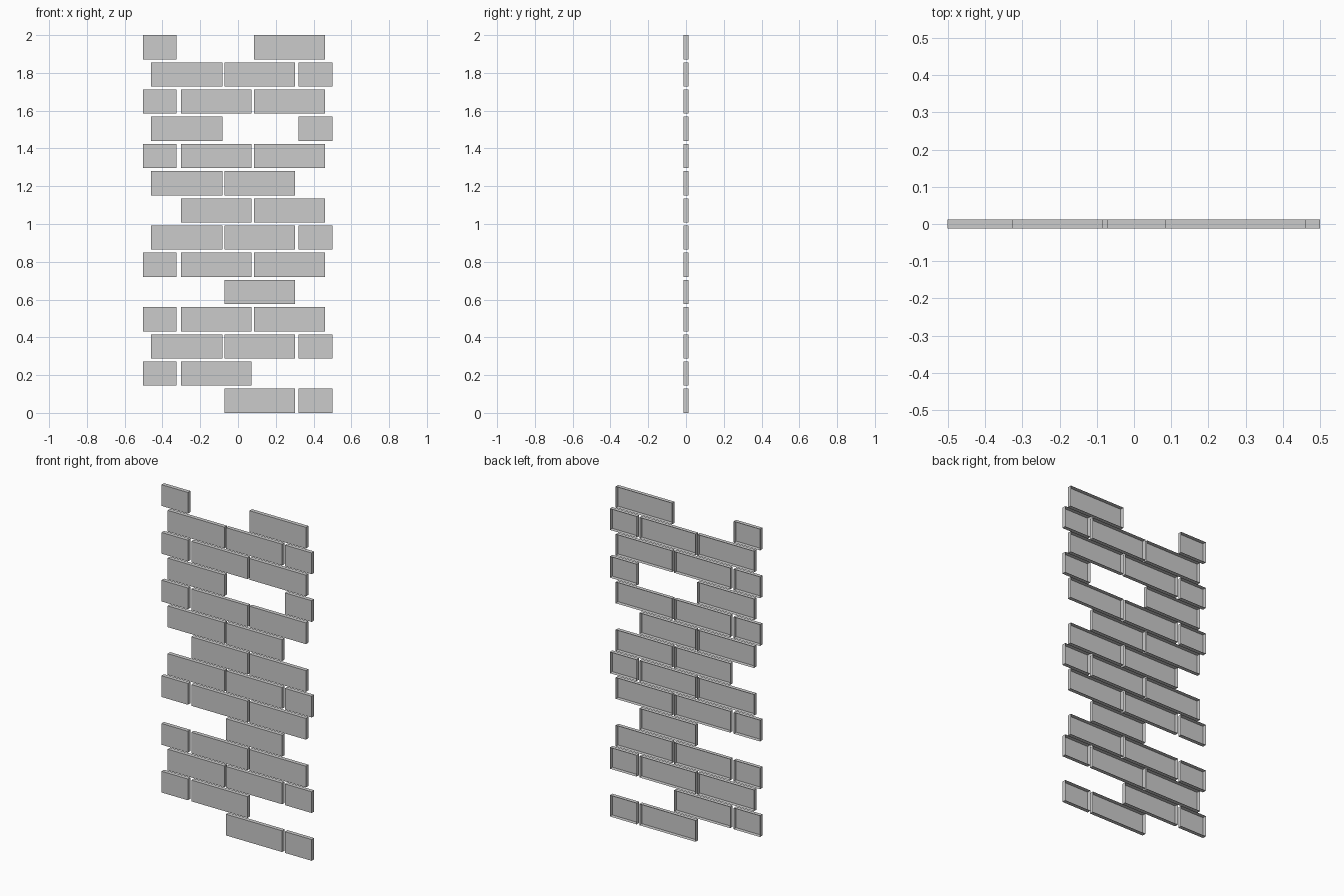
import bpy, bmesh

if "Cube" in bpy.data.objects:
    bpy.data.objects.remove(bpy.data.objects["Cube"])

HEIGHT, PITCH, HALF_DEPTH = 0.128, 0.144, 0.012

# Brick spans along x for the two alternating courses
COURSE_B = [(-0.461, -0.083), (-0.072, 0.303), (0.321, 0.5)]
COURSE_A = [(-0.502, -0.326), (-0.303, 0.072), (0.085, 0.461)]

# Bricks present in each course, bottom to top
ROWS = ["011", "110", "111", "111", "010", "111", "111",
        "011", "110", "111", "101", "111", "111", "101"]


def add_brick(name, x0, x1, z0):
    """Thin brick slip with an open back."""
    bm = bmesh.new()
    bmesh.ops.create_cube(bm, size=1)
    for v in bm.verts:
        v.co.x = x0 if v.co.x < 0 else x1
        v.co.y = -HALF_DEPTH if v.co.y < 0 else HALF_DEPTH
        v.co.z = z0 if v.co.z < 0 else z0 + HEIGHT
    bm.normal_update()
    back = [f for f in bm.faces if f.normal.y > 0.9]
    bmesh.ops.delete(bm, geom=back, context='FACES')
    mesh = bpy.data.meshes.new(name)
    bm.to_mesh(mesh)
    bm.free()
    bpy.context.collection.objects.link(bpy.data.objects.new(name, mesh))


# Running-bond wall with missing bricks
for row, mask in enumerate(ROWS):
    spans = COURSE_A if row % 2 else COURSE_B
    for col, (x0, x1) in enumerate(spans):
        if mask[col] == "1":
            add_brick(f"brick_{row + 1}_{col + 1}", x0, x1, row * PITCH)
